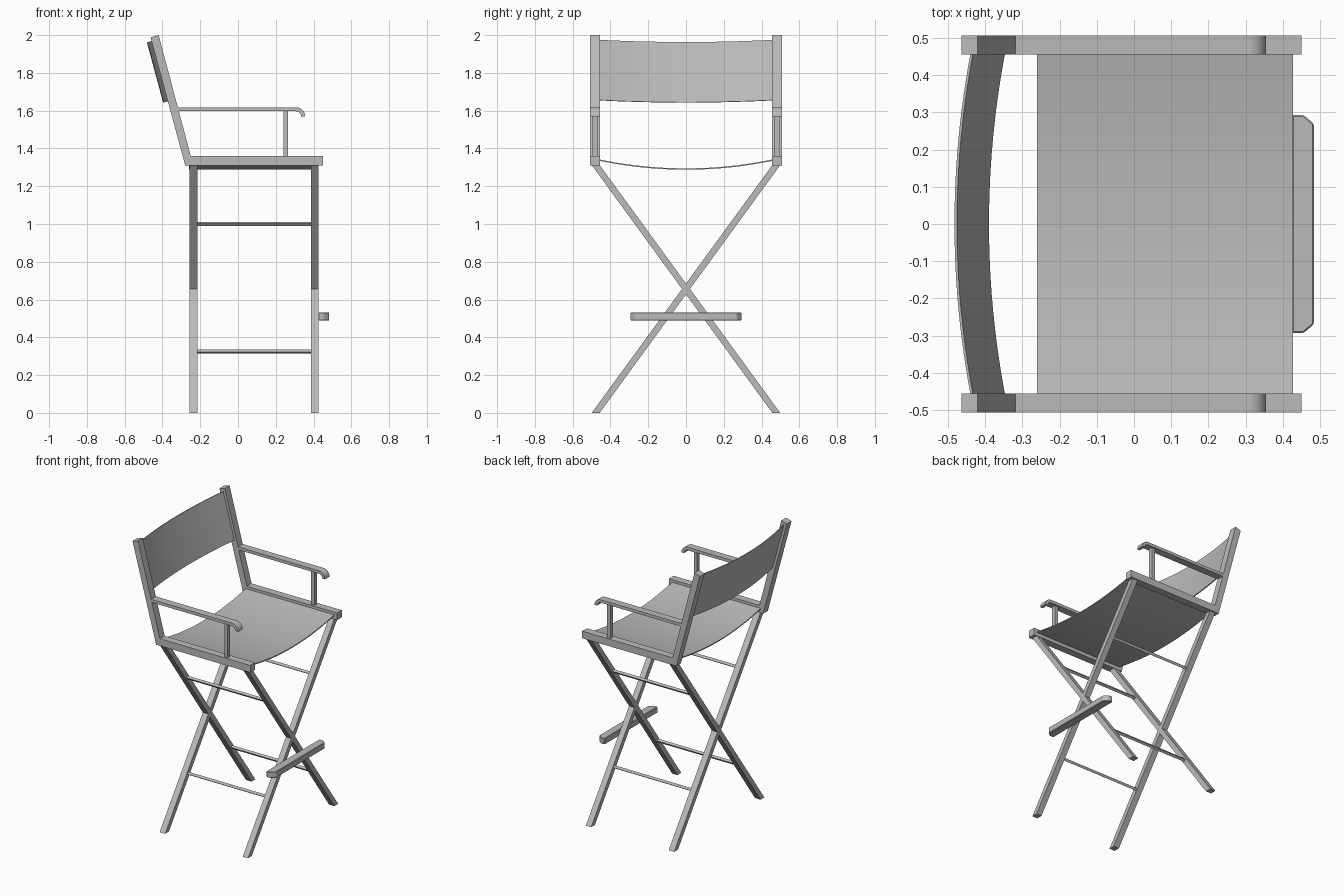
import bpy, bmesh, math
from mathutils import Vector

cube = bpy.data.objects.get("Cube")
if cube:
    bpy.data.objects.remove(cube, do_unlink=True)

grey = bpy.data.materials.new("plain grey")
grey.use_nodes = True
colour = (0.5, 0.5, 0.5, 1)
grey.diffuse_color = colour
grey.node_tree.nodes["Principled BSDF"].inputs["Base Color"].default_value = colour


def finish(name, bm, smooth=False):
    bmesh.ops.recalc_face_normals(bm, faces=bm.faces)
    mesh = bpy.data.meshes.new(name)
    bm.to_mesh(mesh)
    bm.free()
    mesh.materials.append(grey)
    obj = bpy.data.objects.new(name, mesh)
    bpy.context.collection.objects.link(obj)
    if smooth:
        bpy.ops.object.select_all(action="DESELECT")
        obj.select_set(True)
        bpy.context.view_layer.objects.active = obj
        bpy.ops.object.shade_smooth_by_angle(angle=math.radians(35))
    return obj


def prism(name, outline, depth, smooth=False):
    """Extrude a planar outline of 3D points along the vector depth."""
    bm = bmesh.new()
    face = bm.faces.new([bm.verts.new(p) for p in outline])
    new = bmesh.ops.extrude_face_region(bm, geom=[face])["geom"]
    bmesh.ops.translate(bm, vec=Vector(depth),
                        verts=[v for v in new if isinstance(v, bmesh.types.BMVert)])
    return finish(name, bm, smooth)


def box(name, x, y, z):
    return prism(name, [(x[0], y[0], z[0]), (x[1], y[0], z[0]),
                        (x[1], y[1], z[0]), (x[0], y[1], z[0])], (0, 0, z[1] - z[0]))


def side_panel(name, xz, y0, y1, smooth=False):
    return prism(name, [(x, y0, z) for x, z in xz], (0, y1 - y0, 0), smooth)


SEAT_Z, SPREAD, HALF = 1.312, 0.478, 0.021
REAR, FRONT = (-0.258, -0.215), (0.386, 0.427)
slope = math.atan2(SEAT_Z, 2 * SPREAD)

# Armrest outline with a hooked, rounded front end
arc = [i * math.pi / 16 for i in range(9)]
outer = [(0.307 + 0.048 * math.sin(a), 1.57 + 0.048 * math.cos(a)) for a in arc]
inner = [(0.307 + 0.027 * math.sin(a), 1.57 + 0.027 * math.cos(a)) for a in reversed(arc)]
arm = [(-0.33, 1.597), (-0.33, 1.618)] + outer + inner

for side, s in (("left", 1), ("right", -1)):
    y0, y1 = s * 0.455, s * 0.507
    # Upper side frame
    side_panel(side + "_seat_rail", [(-0.28, 1.31), (0.45, 1.31), (0.45, 1.36), (-0.275, 1.36)], y0, y1)
    side_panel(side + "_back_post", [(-0.28, 1.311), (-0.237, 1.311), (-0.42, 2.0), (-0.463, 1.988)], y0, y1)
    side_panel(side + "_armrest", arm, y0, y1, True)
    box(side + "_arm_support", (0.24, 0.266), (s * 0.467, s * 0.494), (1.35, 1.6))

    # Crossing legs, cut level at floor and seat
    for end, (xa, xb) in (("rear", REAR), ("front", FRONT)):
        prism(f"{side}_{end}_leg",
              [(xa, s * (SPREAD - HALF), 0), (xa, s * (SPREAD + HALF), 0),
               (xa, -s * (SPREAD - HALF), SEAT_Z), (xa, -s * (SPREAD + HALF), SEAT_Z)],
              (xb - xa, 0, 0))

    # Stretchers turned in line with the legs
    for level, z in (("upper", 1.0), ("lower", 0.325)):
        y = s * SPREAD * (1 - 2 * z / SEAT_Z)
        turn = [-s * slope + math.pi / 4 + k * math.pi / 2 for k in range(4)]
        prism(f"{side}_{level}_stretcher",
              [(-0.22, y + 0.012 * math.cos(a), z + 0.012 * math.sin(a)) for a in turn],
              (0.612, 0, 0))


def cloth(name, edge_a, edge_b, bow, half_width, thick):
    """Sheet between two cross edges, bowed in the middle along a vector."""
    bm = bmesh.new()
    n = 24
    normal = Vector(bow).normalized() * thick / 2
    rings = []
    for i in range(n + 1):
        t = 2 * i / n - 1
        shift = Vector(bow) * (1 - t * t) + Vector((0, t * half_width, 0))
        rings.append([bm.verts.new(Vector(e) + shift + o) for e, o in
                      ((edge_a, -normal), (edge_b, -normal), (edge_b, normal), (edge_a, normal))])
    for r, q in zip(rings, rings[1:]):
        for k in range(4):
            bm.faces.new((r[k], r[(k + 1) % 4], q[(k + 1) % 4], q[k]))
    bm.faces.new(rings[0])
    bm.faces.new(rings[-1])
    return finish(name, bm, True)


# Sagging seat and bowed backrest
cloth("seat_cloth", (-0.26, 0, 1.338), (0.427, 0, 1.338), (0, 0, -0.047), 0.458, 0.007)
cloth("back_cloth", (-0.35, 0, 1.655), (-0.436, 0, 1.974), (-0.043, 0, -0.0115), 0.458, 0.007)

# Footrest with clipped front corners and softened edges
foot = prism("footrest",
             [(0.425, -0.293, 0.489), (0.455, -0.293, 0.489), (0.483, -0.27, 0.489),
              (0.483, 0.27, 0.489), (0.455, 0.293, 0.489), (0.425, 0.293, 0.489)],
             (0, 0, 0.043))
bevel = foot.modifiers.new("soft_edges", "BEVEL")
bevel.width = 0.004
bevel.segments = 1
